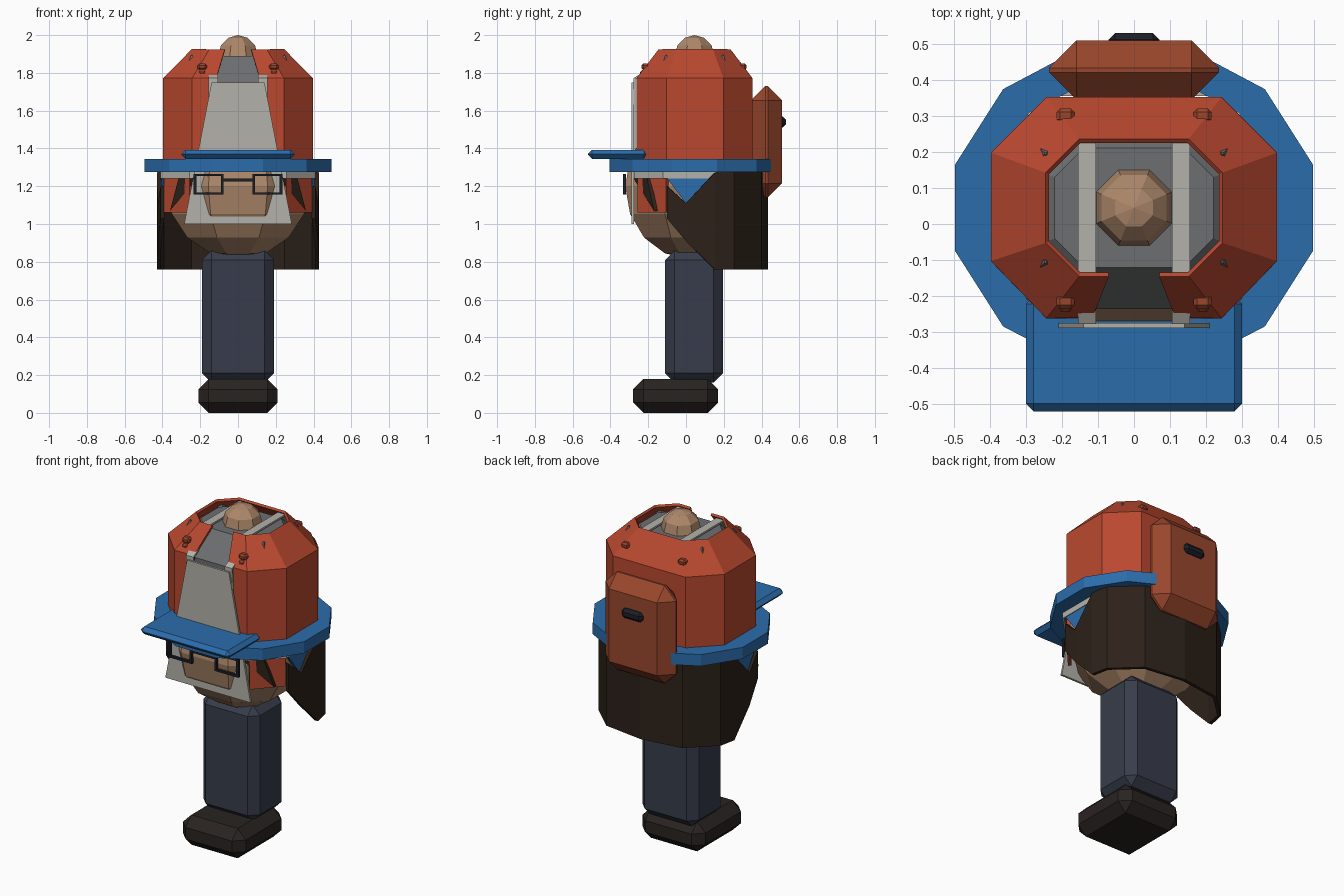
import bpy, bmesh, math
from mathutils import Vector

if "Cube" in bpy.data.objects:
    bpy.data.objects.remove(bpy.data.objects["Cube"])

mats = {}


def mat(hexcol):
    if hexcol not in mats:
        m = bpy.data.materials.new("paint_" + hexcol)
        rgb = [(int(hexcol[i:i + 2], 16) / 255) ** 2.2 for i in (0, 2, 4)]
        m.diffuse_color = (*rgb, 1)
        m.use_nodes = True
        m.node_tree.nodes["Principled BSDF"].inputs["Base Color"].default_value = m.diffuse_color
        mats[hexcol] = m
    return mats[hexcol]


RED, BLUE, SKIN, HAIR = "B84A33", "2F6CAA", "AC876A", "30261F"
LIGHT, MID, BLACK, RUST = "B2B0A8", "6C6E70", "22242C", "984830"


def finish(name, bm, col, mirror=False, thick=0):
    bmesh.ops.recalc_face_normals(bm, faces=bm.faces)
    me = bpy.data.meshes.new(name)
    bm.to_mesh(me)
    bm.free()
    ob = bpy.data.objects.new(name, me)
    bpy.context.collection.objects.link(ob)
    me.materials.append(mat(col))
    if mirror:
        md = ob.modifiers.new("mirror", "MIRROR")
        md.merge_threshold = 0.0005
    if thick:
        md = ob.modifiers.new("thick", "SOLIDIFY")
        md.thickness, md.offset = thick, 0
    return ob


def box(name, lo, hi, col, bevel=0, mirror=False):
    bm = bmesh.new()
    bmesh.ops.create_cube(bm, size=1)
    lo, hi = Vector(lo), Vector(hi)
    for v in bm.verts:
        v.co = (lo + hi) / 2 + v.co * (hi - lo)
    if bevel:
        bmesh.ops.bevel(bm, geom=bm.edges[:], offset=bevel, segments=1, affect='EDGES')
    return finish(name, bm, col, mirror)


def loft(name, rows, col, closed=False, cap=False, **kw):
    """Join rows of points with quads."""
    bm = bmesh.new()
    vs = [[bm.verts.new(p) for p in r] for r in rows]
    n = len(rows[0])
    for a, b in zip(vs, vs[1:]):
        for i in range(n if closed else n - 1):
            j = (i + 1) % n
            bm.faces.new((a[i], a[j], b[j], b[i]))
    if cap:
        bm.faces.new(vs[0])
        bm.faces.new(vs[-1])
    return finish(name, bm, col, **kw)


def prism(name, pts, offset, col, **kw):
    off = Vector(offset)
    return loft(name, [pts, [Vector(p) + off for p in pts]], col, closed=True, cap=True, **kw)


def ball(name, loc, radii, rings, col):
    bm = bmesh.new()
    bmesh.ops.create_uvsphere(bm, u_segments=8, v_segments=rings, radius=1)
    ca, sa = math.cos(math.pi / 8), math.sin(math.pi / 8)
    for v in bm.verts:
        x, y = v.co.x * ca - v.co.y * sa, v.co.x * sa + v.co.y * ca
        v.co = (loc[0] + x * radii[0], loc[1] + y * radii[1], loc[2] + v.co.z * radii[2])
    return finish(name, bm, col)


def octagon(hx, hy, c, z, cy=0.045):
    q = [(hx, hy - c), (hx - c, hy), (c - hx, hy), (-hx, hy - c),
         (-hx, c - hy), (c - hx, -hy), (hx - c, -hy), (hx, c - hy)]
    return [(x, y + cy, z) for x, y in q]


# shoe, leg and head
box("shoe", (-.21, -.28, 0), (.21, .17, .18), "2D2826", .055)
box("leg", (-.19, -.11, .16), (.19, .195, .86), "3A3F4C", .05)
ball("head", (0, .02, 1.2), (.41, .37, .385), 8, SKIN)
ball("crown_bump", (0, .045, 1.89), (.113, .113, .11), 6, SKIN)

# hair shell: plan point, bottom and top heights
hair = [(.40, -.10, 1.03, 1.20), (.415, .0, .91, 1.11), (.42, .15, .76, 1.27),
        (.40, .25, .76, 1.3), (.25, .39, .76, 1.3), (0, .425, .76, 1.3)]
loft("hair", [[(x, y, a), (x, y, b)] for x, y, a, b in hair], HAIR, mirror=True, thick=.02)
prism("hair_lock", [(.2, -.29, 1.26), (.31, -.21, 1.26), (.36, -.17, 1.07)], (0, .02, 0),
      HAIR, mirror=True)

# helmet outer shell, open at the top and split at the front
wall = [(.24, -.255), (.39, -.10), (.39, .195), (.24, .345), (0, .345)]
rim = [(.15, -.14), (.24, -.05), (.24, .14), (.15, .23), (0, .23)]
cols = [[(.155, -.255, 1.34), (.115, -.253, 1.77), (.07, -.14, 1.92)]]
cols += [[(*w, 1.34), (*w, 1.77), (*r, 1.92)] for w, r in zip(wall, rim)]
loft("helmet_shell", cols, RED, mirror=True, thick=.015)
loft("cheek_guard", [[(.25, -.25, 1.06), (.25, -.25, 1.34)], [(.385, -.10, 1.06), (.385, -.10, 1.34)]],
     RED, mirror=True, thick=.02)

# grey liner and its straps
loft("helmet_liner", [octagon(.37, .28, .14, 1.3), octagon(.37, .28, .14, 1.75),
                      octagon(.22, .165, .08, 1.89)], MID, closed=True, cap=True)
loft("liner_band", [octagon(.405, .315, .15, 1.24), octagon(.405, .315, .15, 1.28)], LIGHT,
     closed=True, thick=.012)
path = [(-.272, 1.35), (-.272, 1.77), (-.235, 1.79), (-.14, 1.902), (.23, 1.902), (.31, 1.78)]
loft("liner_strap", [[(.105, y, z), (.155, y, z)] for y, z in path], LIGHT, mirror=True, thick=.012)

# cap crown, open brim and visor
ring = [[(r * .9 * math.cos(t), .045 + r * .8 * math.sin(t), z)
         for t in [math.radians(15 + 30 * i) for i in range(12)]]
        for r, z in ((.43, 1.3), (.42, 1.37), (.36, 1.45))]
loft("cap_crown", ring, BLUE, closed=True, cap=True)
rows = []
for i in range(12):
    t = math.radians(105 + 30 * i)
    x, y = .513 * math.cos(t), .465 * math.sin(t)
    if i in (0, 11):
        x, y = math.copysign(.2, x), .415
    rows.append([(x * k, .045 + y * k, z) for k, z in ((1, 1.275), (1, 1.345), (.8, 1.345), (.8, 1.275))])
loft("brim", rows, BLUE, closed=True, cap=True)
box("visor", (-.3, -.52, 1.345), (.3, -.2, 1.392), BLUE, .022)
prism("cap_side_flap", [(.405, -.13, 1.28), (.405, .17, 1.28), (.41, .0, 1.11)], (-.02, 0, 0), BLUE, mirror=True)

# front plate and glasses
prism("front_plate", [(-.285, -.288, 1), (.285, -.288, 1), (.14, -.288, 1.75), (-.14, -.288, 1.75)],
      (0, .013, 0), LIGHT)
for n, (x0, x1, z0, z1) in {"outer": (.22, .236, 1.155, 1.265), "inner": (.076, .09, 1.155, 1.265),
                            "lower": (.076, .236, 1.155, 1.168), "upper": (.076, .236, 1.253, 1.265)}.items():
    box("glasses_" + n, (x0, -.334, z0), (x1, -.318, z1), BLACK, mirror=True)
box("glasses_bridge", (-.08, -.334, 1.225), (.08, -.318, 1.24), BLACK)

# back pack and latch
box("back_pack", (-.235, .345, 1.14), (.235, .508, 1.73), RUST, .075)
box("pack_latch", (-.07, .49, 1.51), (.07, .53, 1.57), BLACK, .018)

# shell bolts and small studs
for side, y in (("front", -.215), ("back", .3)):
    box("bolt_upper_" + side, (.165, y - .02, 1.815), (.215, y + .02, 1.85), RUST, .01, mirror=True)
    box("bolt_lower_" + side, (.17, y - .028, 1.775), (.21, y + .018, 1.815), RUST, .01, mirror=True)
for side, y in (("front", -.105), ("back", .195)):
    rows = [[(.245 + a * d, y + b * d, z) for a, b in ((-1, -1), (1, -1), (1, 1), (-1, 1))]
            for d, z in ((.028, 1.83), (.003, 1.895))]
    loft("stud_" + side, rows, MID, closed=True, cap=True, mirror=True)
